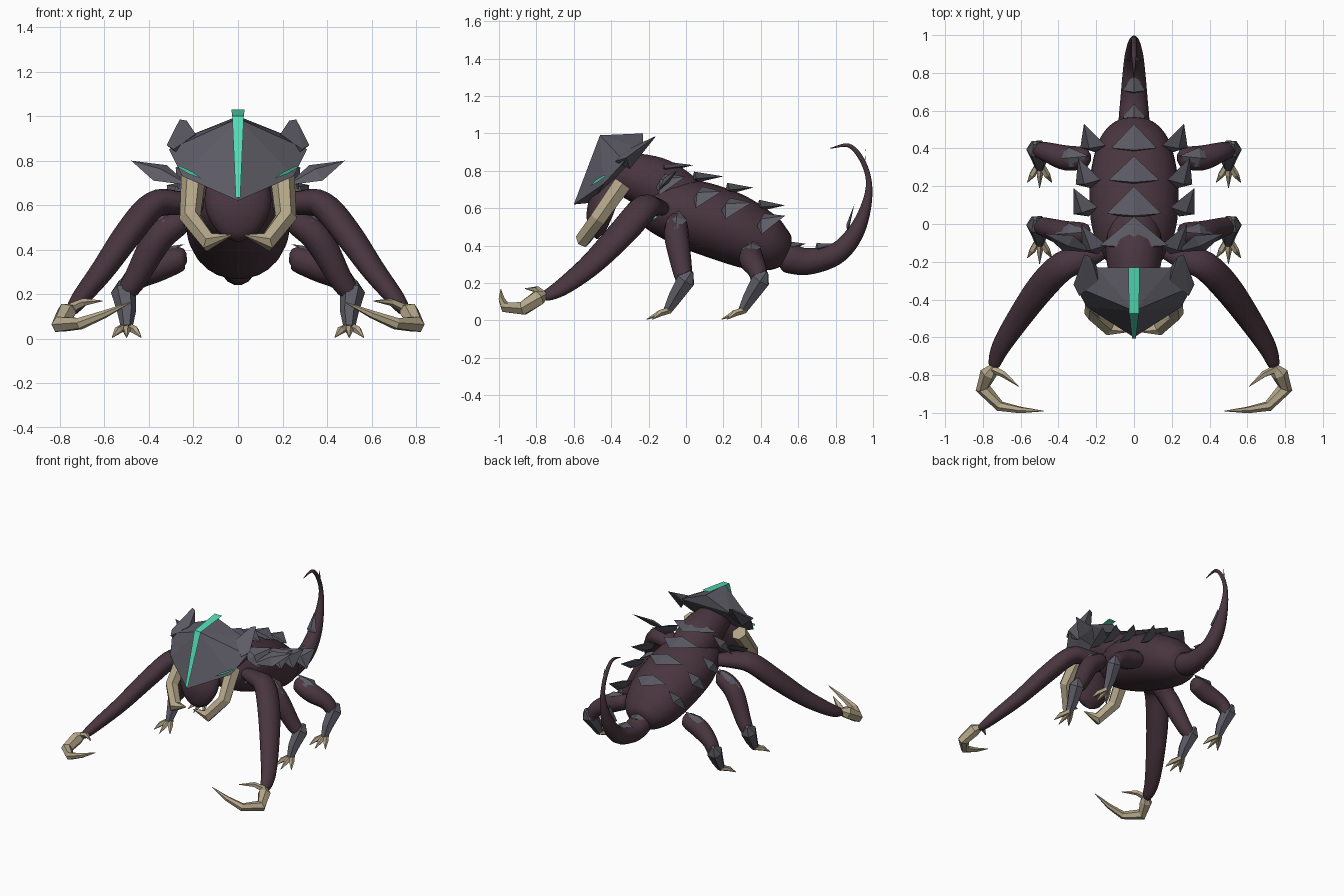
import bpy, bmesh, math
from mathutils import Vector

cube = bpy.data.objects.get("Cube")
if cube:
    bpy.data.objects.remove(cube, do_unlink=True)


def material(name, rgb):
    m = bpy.data.materials.new(name)
    m.use_nodes = True
    m.diffuse_color = (*rgb, 1)
    m.node_tree.nodes["Principled BSDF"].inputs["Base Color"].default_value = (*rgb, 1)
    return m


HIDE = material("dark plum hide", (.066, .036, .048))
ARMOR = material("slate armor", (.11, .105, .13))
CLAW = material("bone tan", (.45, .38, .25))
GLOW = material("teal glow", (.085, .72, .46))


def finish(name, bm, mat, smooth=False, fix=True):
    if fix:
        bmesh.ops.recalc_face_normals(bm, faces=bm.faces[:])
    me = bpy.data.meshes.new(name)
    bm.to_mesh(me)
    bm.free()
    me.materials.append(mat)
    for p in me.polygons:
        p.use_smooth = smooth
    ob = bpy.data.objects.new(name, me)
    bpy.context.collection.objects.link(ob)


def spline(points, steps):
    """Catmull-Rom through (x, y, z, radius) points."""
    pts = [Vector(p) for p in points]
    pts = [2 * pts[0] - pts[1]] + pts + [2 * pts[-1] - pts[-2]]
    out = []
    for a, b, c, d in zip(pts, pts[1:], pts[2:], pts[3:]):
        for i in range(steps):
            t = i / steps
            out.append(.5 * (2 * b + (c - a) * t + (2 * a - 5 * b + 4 * c - d) * t ** 2
                             + (3 * b - a - 3 * c + d) * t ** 3))
    return out + [pts[-2]]


def tube(name, points, mat, sides=16, steps=5, squash=1, smooth=True):
    pts = spline(points, steps) if steps > 1 else [Vector(p) for p in points]
    pos = [p.to_3d() for p in pts]
    bm = bmesh.new()
    rings = []
    u = Vector((1, 0, 0)) if abs((pos[1] - pos[0]).normalized().x) < .95 else Vector((0, 1, 0))
    for i, p in enumerate(pos):
        t = (pos[min(i + 1, len(pos) - 1)] - pos[max(i - 1, 0)]).normalized()
        u = (u - t * u.dot(t)).normalized()
        v = t.cross(u)
        r = max(pts[i].w, .002)
        rings.append([bm.verts.new(p + u * r * math.cos(a) + v * r * squash * math.sin(a))
                      for a in (math.tau * k / sides for k in range(sides))])
    for a, b in zip(rings, rings[1:]):
        for k in range(sides):
            n = (k + 1) % sides
            bm.faces.new((a[k], a[n], b[n], b[k]))
    bm.faces.new(rings[0])
    bm.faces.new(rings[-1])
    finish(name, bm, mat, smooth)


def hull(name, points, mat):
    bm = bmesh.new()
    verts = [bm.verts.new(p) for p in points]
    res = bmesh.ops.convex_hull(bm, input=verts)
    loose = {e for e in res["geom_interior"] + res["geom_unused"] if isinstance(e, bmesh.types.BMVert)}
    bmesh.ops.delete(bm, geom=list(loose), context='VERTS')
    finish(name, bm, mat)


def plate(name, polys, mat):
    bm = bmesh.new()
    for poly in polys:
        bm.faces.new([bm.verts.new(p) for p in poly])
    finish(name, bm, mat, fix=False)


def scale_spike(name, base, tip, up, width, height, widest=.15):
    """Keeled pointed scale running from base to tip."""
    base, tip, up = Vector(base), Vector(tip), Vector(up).normalized()
    d = tip - base
    side = d.cross(up).normalized() * width
    mid = base + d * widest
    hull(name, [base, tip, mid + side, mid - side, mid + up * height, mid - up * height * .5], ARMOR)


def flip(points, s):
    return [(p[0] * s, *p[1:]) for p in points]


# Torso, neck, head and tail
tube("torso", [(0, -.23, .62, .04), (0, -.19, .61, .15), (0, -.02, .58, .222), (0, .2, .51, .235),
               (0, .36, .44, .212), (0, .47, .4, .17), (0, .54, .385, .1), (0, .56, .38, .01)],
     HIDE, 24, squash=.81)
tube("neck", [(0, -.42, .8, .09), (0, -.3, .775, .125), (0, -.15, .72, .15), (0, 0, .63, .14)], HIDE, 18)
tube("head", [(0, -.36, .78, .08), (0, -.42, .69, .14), (0, -.46, .58, .145),
              (0, -.475, .48, .09), (0, -.475, .435, .01)], HIDE, 18, squash=.5)
tube("tail", [(0, .5, .34, .05), (0, .54, .335, .08), (0, .65, .315, .073), (0, .8, .355, .06),
              (0, .9, .46, .048), (0, .96, .6, .03), (0, .978, .74, .016), (0, .94, .86, .014),
              (0, .87, .935, .011), (0, .77, .92, .002)], HIDE, 14)

# Spine scales on back and tail
for base, tip, w, h in [((-.14, .81), (.04, .83), .18, .04), ((.03, .755), (.2, .77), .145, .04),
                        ((.21, .695), (.36, .71), .135, .04), ((.38, .605), (.53, .615), .12, .04),
                        ((.55, .39), (.64, .41), .06, .03), ((.69, .38), (.8, .41), .06, .03),
                        ((.86, .47), (.9, .62), .04, .025), ((.975, .68), (.957, .93), .016, .015)]:
    scale_spike("spine_scale", (0, *base), (0, *tip), (0, -.3, 1), w, h)

# Crested helmet
half = [(.25, -.44, .73), (.31, -.33, .85), (.2, -.23, .92)]
hull("helmet", [(0, -.6, .62), (0, -.5, .63), (0, -.46, .99), (0, -.23, 1), (0, -.27, .86)]
     + half + flip(half, -1), ARMOR)
rows = [(.01, -.606, .635), (.026, -.475, 1.0), (.03, -.23, 1.03)]
plate("crest_stripe", [[(-a, *p), (a, *p), (b, *q), (-b, *q)]
                       for (a, *p), (b, *q) in zip(rows, rows[1:])], GLOW)

for s, label in ((1, "left"), (-1, "right")):
    def name(part):
        return label + "_" + part

    # Helmet horn, eye, chest slit and mandible
    hull(name("horn"), flip([(.262, -.16, .985), (.23, -.175, .98), (.32, -.32, .87), (.19, -.235, .9),
                             (.25, -.3, .81), (.29, -.38, .85), (.19, -.3, .92)], s), ARMOR)
    eye = flip([(.16, -.512, .718), (.22, -.472, .74), (.268, -.432, .768), (.262, -.437, .777),
                (.205, -.485, .75)], s)
    plate(name("eye"), [eye[::s]], GLOW)
    slit = flip([(.178, -.172, .54), (.19, -.155, .55), (.19, -.16, .59), (.18, -.178, .58)], s)
    plate(name("chest_slit"), [slit[::s]], GLOW)
    tube(name("mandible"), flip([(.2, -.34, .73, .055), (.215, -.47, .545, .048),
                                 (.13, -.55, .433, .044), (.03, -.57, .465, .003)], s),
         CLAW, 6, 1, smooth=False)

    # Long front arm with pincer
    tube(name("arm"), flip([(.16, -.13, .6, .05), (.27, -.18, .61, .068), (.38, -.225, .6, .08),
                            (.49, -.335, .475, .08), (.61, -.5, .305, .067), (.705, -.65, .185, .052),
                            (.74, -.74, .135, .035), (.745, -.77, .13, .01)], s), HIDE, 14, squash=.78)
    tube(name("pincer"), flip([(.74, -.75, .14, .018), (.77, -.79, .12, .045), (.8, -.87, .065, .04),
                               (.71, -.965, .068, .028), (.6, -.985, .11, .018), (.48, -.99, .165, .002)], s),
         CLAW, 6, 1, smooth=False)
    tube(name("pincer_thumb"), flip([(.745, -.77, .14, .022), (.69, -.795, .165, .018),
                                     (.61, -.86, .17, .002)], s), CLAW, 5, 1, smooth=False)

    # Shoulder spike and flank scales
    scale_spike(name("shoulder_spike"), (.22 * s, -.15, .69), (.48 * s, -.05, .8),
                (-.1 * s, -.7, .7), .06, .025, .5)
    for base, tip in [((.19, -.16, .715), (.28, 0, .77)), ((.24, .04, .65), (.32, .19, .69)),
                      ((.23, .19, .59), (.295, .35, .63)), ((.205, .38, .505), (.265, .53, .56))]:
        scale_spike(name("flank_scale"), (base[0] * s, *base[1:]), (tip[0] * s, *tip[1:]),
                    (.6 * s, -.3, .75), .088, .035, .2)

    # Two walking legs per side
    for part, y, hip in (("middle", 0, .53), ("rear", .4, .365)):
        mid = hip * .75 + .05
        tube(name(part + "_thigh"), flip([(.23, y - .05, hip, .02), (.26, y - .05, hip - .005, .055),
                                          (.36, y - .05, mid, .066), (.46, y - .02, .27, .053),
                                          (.51, y - .005, .2, .042)], s), HIDE, 12)
        scale_spike(name(part + "_hip_cap"), (.42 * s, y - .055, mid + .035), (.24 * s, y - .04, hip + .06),
                    (.5 * s, -.1, .8), .055, .025, .45)
        tube(name(part + "_shin"), flip([(.525, y + .03, .26, .012), (.515, y, .215, .056),
                                         (.5, y - .06, .12, .042), (.5, y - .1, .05, .026)], s),
             ARMOR, 6, 1, smooth=False)
        for dx in (-.065, 0, .065):
            tube(name(part + "_toe"), flip([(.5 + dx * .1, y - .085, .055, .018),
                                            (.5 + dx * .6, y - .14, .038, .018),
                                            (.5 + dx, y - (.21 if dx == 0 else .18), .006, .002)], s),
                 CLAW, 5, 1, smooth=False)
